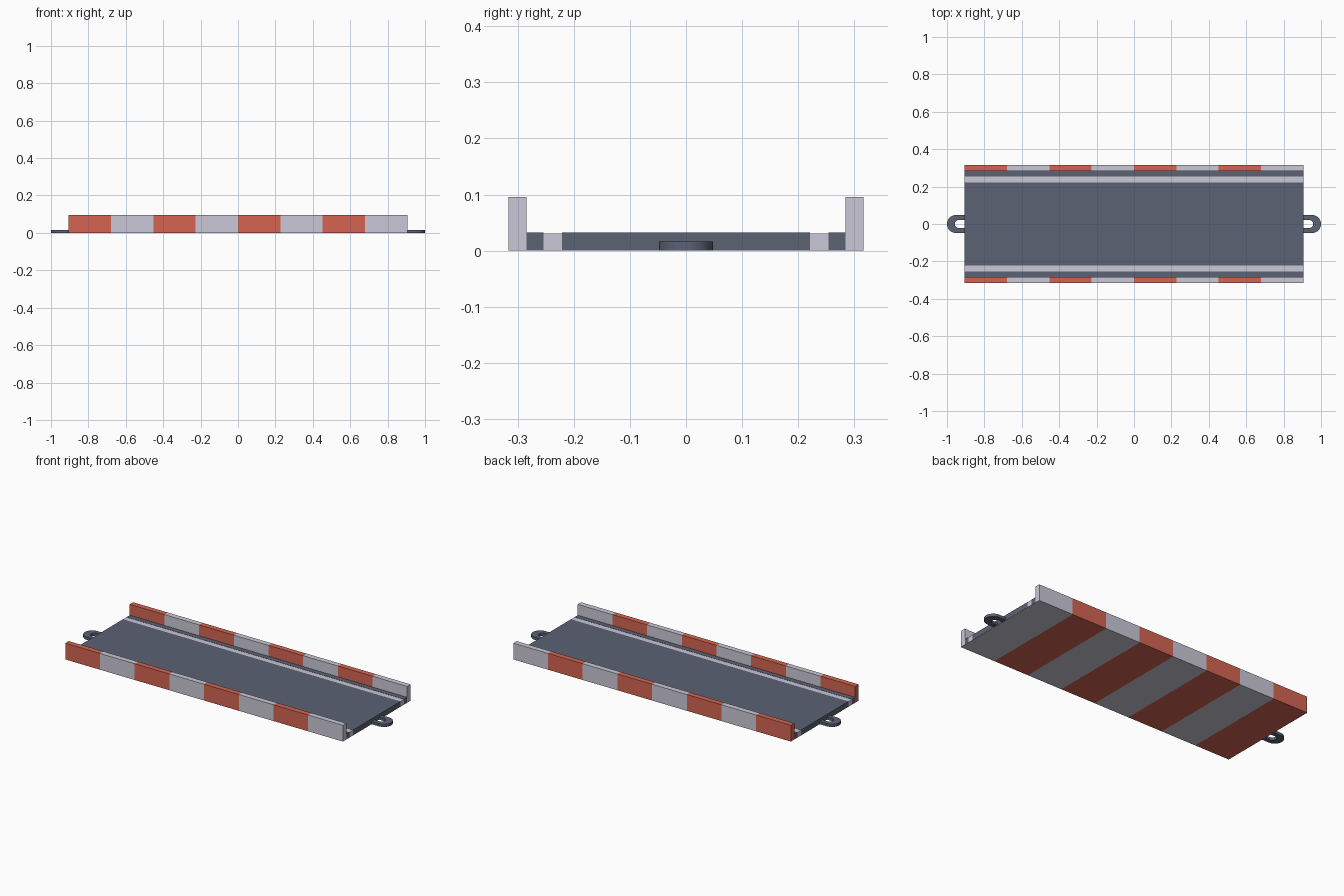
import bpy, bmesh, math

if "Cube" in bpy.data.objects:
    bpy.data.objects.remove(bpy.data.objects["Cube"])

L, W, WALL_IN, WALL_H = 0.906, 0.316, 0.284, 0.096
DECK, FLOOR = 0.032, 0.001
LINE_IN, LINE_OUT = 0.221, 0.254


def material(name, rgb):
    m = bpy.data.materials.new(name)
    m.diffuse_color = (*rgb, 1)
    m.use_nodes = True
    m.node_tree.nodes["Principled BSDF"].inputs["Base Color"].default_value = m.diffuse_color
    return m


red = material("warm red", (0.66, 0.13, 0.085))
pale = material("pale lilac grey", (0.60, 0.58, 0.68))
slate = material("slate grey", (0.105, 0.122, 0.175))


def extrude_object(name, points, direction, mats):
    """Make a solid from one closed outline of 3D points."""
    bm = bmesh.new()
    face = bm.faces.new([bm.verts.new(p) for p in points])
    new = bmesh.ops.extrude_face_region(bm, geom=[face])["geom"]
    bmesh.ops.translate(bm, vec=direction,
                        verts=[v for v in new if isinstance(v, bmesh.types.BMVert)])
    bmesh.ops.recalc_face_normals(bm, faces=bm.faces)
    me = bpy.data.meshes.new(name)
    bm.to_mesh(me)
    bm.free()
    for m in mats:
        me.materials.append(m)
    ob = bpy.data.objects.new(name, me)
    bpy.context.collection.objects.link(ob)
    return ob


def bar(name, y0, y1, z0, z1, mat):
    pts = [(-L, y0, z0), (-L, y1, z0), (-L, y1, z1), (-L, y0, z1)]
    return extrude_object(name, pts, (2 * L, 0, 0), [mat])


# Channel of kerb walls and thin floor, in eight alternating coloured sections
profile = [(-W, 0), (W, 0), (W, WALL_H), (WALL_IN, WALL_H), (WALL_IN, FLOOR),
           (-WALL_IN, FLOOR), (-WALL_IN, WALL_H), (-W, WALL_H)]
step = 2 * L / 8
for i in range(8):
    x = -L + i * step
    extrude_object(f"kerb_section_{i + 1}", [(x, y, z) for y, z in profile],
                   (step, 0, 0), [red if i % 2 == 0 else pale])

# Road deck, edge strips and slightly recessed lane lines
bar("road_deck", -LINE_IN, LINE_IN, FLOOR, DECK, slate)
for side, s in (("front", -1), ("back", 1)):
    bar(f"{side}_lane_line", s * LINE_IN, s * LINE_OUT, FLOOR, DECK - 0.001, pale)
    bar(f"{side}_edge_strip", s * LINE_OUT, s * WALL_IN, FLOOR, DECK, slate)


def arc(cx, r, n=20):
    return [(cx + r * math.sin(math.pi * i / n), r * math.cos(math.pi * i / n))
            for i in range(n + 1)]


# Connector loops at both ends: rounded outer edge and rounded slot
outer = [(L - 0.004, 0.048)] + arc(0.952, 0.048) + [(L - 0.004, -0.048)]
inner = [(L - 0.004, -0.022)] + arc(0.936, 0.022)[::-1] + [(L - 0.004, 0.022)]
for side, s in (("left", -1), ("right", 1)):
    loop = extrude_object(f"{side}_connector_loop",
                          [(s * x, y, 0) for x, y in outer + inner],
                          (0, 0, 0.016), [slate])
    bpy.context.view_layer.objects.active = loop
    bpy.ops.object.select_all(action='DESELECT')
    loop.select_set(True)
    bpy.ops.object.shade_smooth_by_angle(angle=math.radians(30))
